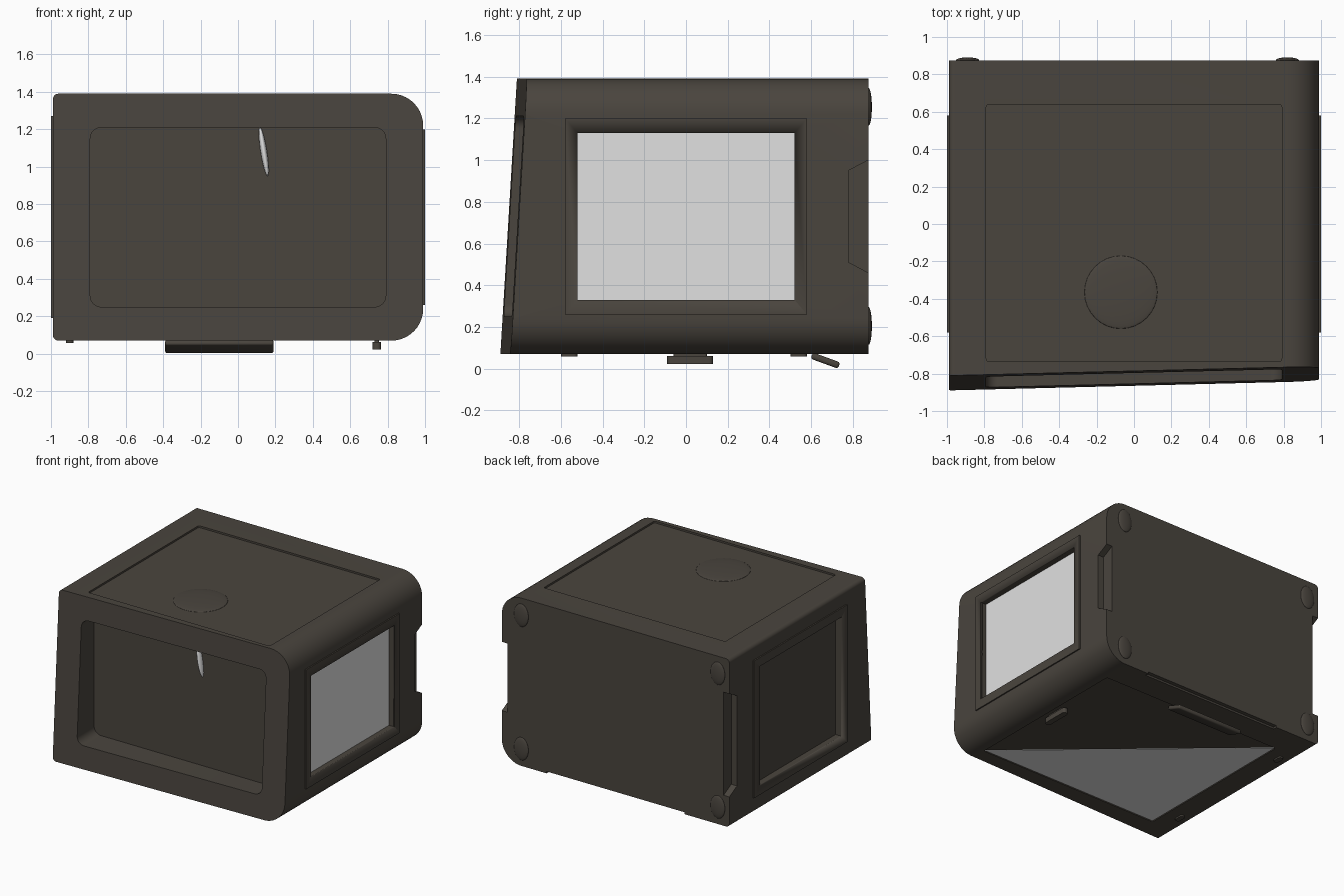
import bpy, bmesh, math
from mathutils import Vector

cube = bpy.data.objects.get("Cube")
if cube:
    bpy.data.objects.remove(cube, do_unlink=True)


def material(name, rgb, rough=0.6):
    m = bpy.data.materials.new(name)
    m.use_nodes = True
    m.diffuse_color = (*rgb, 1)
    node = m.node_tree.nodes["Principled BSDF"]
    node.inputs["Base Color"].default_value = (*rgb, 1)
    node.inputs["Roughness"].default_value = rough
    return m


BROWN = material("warm_dark_brown", (0.068, 0.059, 0.048))
LIGHT = material("light_grey", (0.75, 0.75, 0.75))


def rounded(u0, u1, v0, v1, radii, steps=10):
    """Outline of a rectangle, one radius per corner from lower right round."""
    if not isinstance(radii, (list, tuple)):
        radii = [radii] * 4
    corners = [(u1, v0, -1, 1), (u1, v1, -1, -1), (u0, v1, 1, -1), (u0, v0, 1, 1)]
    pts = []
    for i, ((u, v, su, sv), r) in enumerate(zip(corners, radii)):
        if r == 0:
            pts.append((u, v))
            continue
        for k in range(steps + 1):
            a = math.pi / 2 * (i - 1 + k / steps)
            pts.append((u + su * r + r * math.cos(a), v + sv * r + r * math.sin(a)))
    return pts


def finish(obj, mat):
    obj.data.materials.append(mat)
    bpy.ops.object.select_all(action="DESELECT")
    obj.select_set(True)
    bpy.context.view_layer.objects.active = obj
    bpy.ops.object.shade_smooth_by_angle(angle=math.radians(30))
    return obj


def prism(name, axis, pts, w0, w1, mat=BROWN, bevel=0):
    """Extrude a flat outline along the named axis."""
    place = {"x": lambda u, v, w: (w, u, v),
             "y": lambda u, v, w: (u, w, v),
             "z": lambda u, v, w: (u, v, w)}[axis]
    bm = bmesh.new()
    a = [bm.verts.new(place(u, v, w0)) for u, v in pts]
    b = [bm.verts.new(place(u, v, w1)) for u, v in pts]
    bm.faces.new(a)
    bm.faces.new(b[::-1])
    for i in range(len(pts)):
        j = (i + 1) % len(pts)
        bm.faces.new((a[i], b[i], b[j], a[j]))
    bmesh.ops.recalc_face_normals(bm, faces=bm.faces)
    if bevel:
        bmesh.ops.bevel(bm, geom=bm.edges[:], offset=bevel, segments=3,
                        profile=0.5, affect="EDGES")
    mesh = bpy.data.meshes.new(name)
    bm.to_mesh(mesh)
    bm.free()
    obj = bpy.data.objects.new(name, mesh)
    bpy.context.collection.objects.link(obj)
    return finish(obj, mat)


def cut(obj, axis, pts, w0, w1):
    cutter = prism("cutter", axis, pts, w0, w1)
    cutter.hide_render = True
    mod = obj.modifiers.new("cut", "BOOLEAN")
    mod.operation, mod.solver, mod.object = "DIFFERENCE", "EXACT", cutter
    bpy.ops.object.select_all(action="DESELECT")
    obj.select_set(True)
    bpy.context.view_layer.objects.active = obj
    bpy.ops.object.modifier_apply(modifier=mod.name)
    bpy.data.objects.remove(cutter, do_unlink=True)


def ellipsoid(name, loc, scale, rot=(0, 0, 0), mat=BROWN):
    bpy.ops.mesh.primitive_uv_sphere_add(segments=32, ring_count=16, radius=1,
                                         location=loc, rotation=rot)
    obj = bpy.context.object
    obj.name, obj.scale = name, scale
    return finish(obj, mat)


# Case, with a front that leans back and turns slightly to one side
case = prism("case", "y", rounded(-0.99, 0.99, 0.07, 1.39, (0.17, 0.17, 0.03, 0.03)),
             -0.9, 0.875)
for v in case.data.vertices:
    if v.co.y < 0:
        v.co.y = -0.89 + 0.025 * (v.co.x + 1) + 0.06 * (v.co.z - 0.07)

# Front opening, lid panel and underside panel
cut(case, "y", rounded(-0.79, 0.79, 0.25, 1.21, 0.06), -1.2, -0.66)
panel = rounded(-0.79, 0.79, -0.735, 0.64, 0.015, 4)
cut(case, "z", panel, 1.376, 1.5)
cut(case, "z", panel, -0.1, 0.078)

# Side windows with raised frames, and grip notches at the back edge
windows = [("left", 1, 0.26, 1.20, 0.52, 0.46, 1.00),
           ("right", -1, 0.19, 1.27, 0.51, 0.31, 1.12)]
for side, s, low, high, half, n0, n1 in windows:
    hole = rounded(-half, half, low + 0.07, high - 0.07, 0)
    cut(case, "x", hole, s * 0.945, s * 1.2)
    frame = prism(side + "_window_frame", "x", rounded(-0.58, 0.58, low, high, 0),
                  s * 0.985, s * 1.0)
    cut(frame, "x", hole, s * 0.9, s * 1.1)
    notch = [(0.78, n0 + 0.05), (0.95, n0 - 0.04), (0.95, n1 + 0.04), (0.78, n1 - 0.05)]
    cut(case, "x", notch, s * 0.94, s * 1.2)
prism("left_window_screen", "x", rounded(-0.52, 0.52, 0.33, 1.13, 0), 0.942, 0.95, LIGHT)
cut(case, "y", rounded(-0.6, 0.6, 0, 0.085, 0), 0.845, 1.0)
finish(case, BROWN)
while len(case.data.materials) > 1:
    case.data.materials.pop()

# Pointer hanging at the back of the opening
ellipsoid("pointer", (0.138, -0.665, 1.08), (0.017, 0.03, 0.132),
          (0, math.radians(-9), 0), LIGHT)

# Low round button on the lid
ellipsoid("lid_button", (-0.07, -0.365, 1.376), (0.195, 0.195, 0.013))

# Oval pads on the back
for x in (-0.89, 0.82):
    for z in (0.205, 1.255):
        ellipsoid("back_pad", (x, 0.875, z), (0.062, 0.016, 0.09))

# Underside: light half panel, feet, slider and kickstand
prism("underside_panel", "z", [(0.785, -0.73), (-0.785, -0.73), (-0.785, 0.635)],
      0.075, 0.08, LIGHT)
for y in (-0.56, 0.54):
    prism("underside_foot", "z", rounded(-0.92, -0.88, y - 0.04, y + 0.04, 0.018, 5),
          0.058, 0.08)
prism("slider", "z", rounded(0.72, 0.765, -0.09, 0.13, 0.02, 5), 0.022, 0.062)
prism("slider_stem", "z", rounded(0.73, 0.755, -0.06, 0.1, 0.01, 4), 0.06, 0.085)
stand = prism("kickstand", "z", rounded(-0.29, 0.29, -0.07, 0.07, 0), -0.016, 0.016,
              bevel=0.012)
stand.location = Vector((-0.1, 0.668, 0.039))
stand.rotation_euler.x = math.radians(-20)
